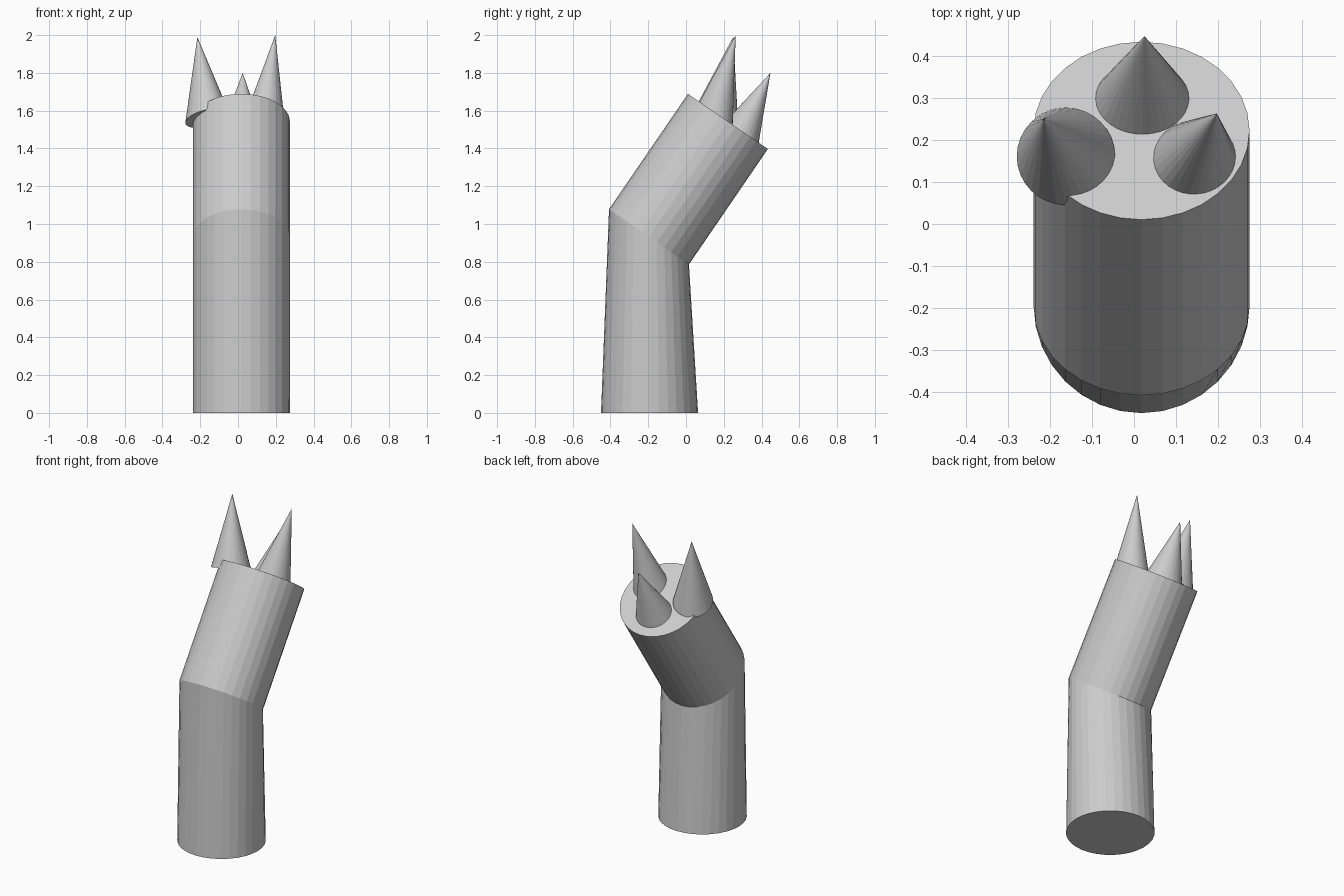
import bpy, bmesh
from math import sin, cos, pi, radians

if "Cube" in bpy.data.objects:
    bpy.data.objects.remove(bpy.data.objects["Cube"])

SIDES = 32


def make_object(name, bm):
    bmesh.ops.recalc_face_normals(bm, faces=bm.faces)
    mesh = bpy.data.meshes.new(name)
    bm.to_mesh(mesh)
    bm.free()
    obj = bpy.data.objects.new(name, mesh)
    bpy.context.collection.objects.link(obj)
    return obj


def ring(bm, centre, rx, ry, slope_x=0.0, slope_y=0.0):
    """Ellipse seen from above, lying on a sloping plane."""
    cx, cy, cz = centre
    verts = []
    for i in range(SIDES):
        a = 2 * pi * i / SIDES
        dx, dy = rx * cos(a), ry * sin(a)
        verts.append(bm.verts.new((cx + dx, cy + dy, cz + slope_x * dx + slope_y * dy)))
    return verts


# Bent arm: flat base, tilted elbow, tilted top
R, TILT = 0.257, radians(34.6)
slope = -sin(TILT) / cos(TILT)
bm = bmesh.new()
rings = [
    ring(bm, (0.018, -0.193, 0), R, R),
    ring(bm, (0.018, -0.196, 0.932), R, R * cos(TILT), 0, slope),
    ring(bm, (0.018, 0.222, 1.543), R, R * cos(TILT), 0, slope),
]
for low, high in zip(rings, rings[1:]):
    for i in range(SIDES):
        j = (i + 1) % SIDES
        bm.faces.new((low[i], low[j], high[j], high[i]))
bm.faces.new(rings[0][::-1])
bm.faces.new(rings[-1])
make_object("bent_arm", bm)


# Leaning spikes set into the top of the arm
def spike(name, centre, rx, ry, slope_x, slope_y, tip):
    bm = bmesh.new()
    base = ring(bm, centre, rx, ry, slope_x, slope_y)
    top = bm.verts.new(tip)
    for i in range(SIDES):
        bm.faces.new((base[i], base[(i + 1) % SIDES], top))
    bm.faces.new(base[::-1])
    make_object(name, bm)


spike("left_spike", (-0.162, 0.161, 1.56), 0.117, 0.116, 0.2, -0.4, (-0.215, 0.25, 1.99))
spike("right_spike", (0.138, 0.132, 1.505), 0.115, 0.113, -0.2, -0.4, (0.197, 0.263, 2.0))
spike("back_spike", (0.019, 0.275, 1.444), 0.128, 0.102, 0, -0.6, (0.025, 0.447, 1.80))
